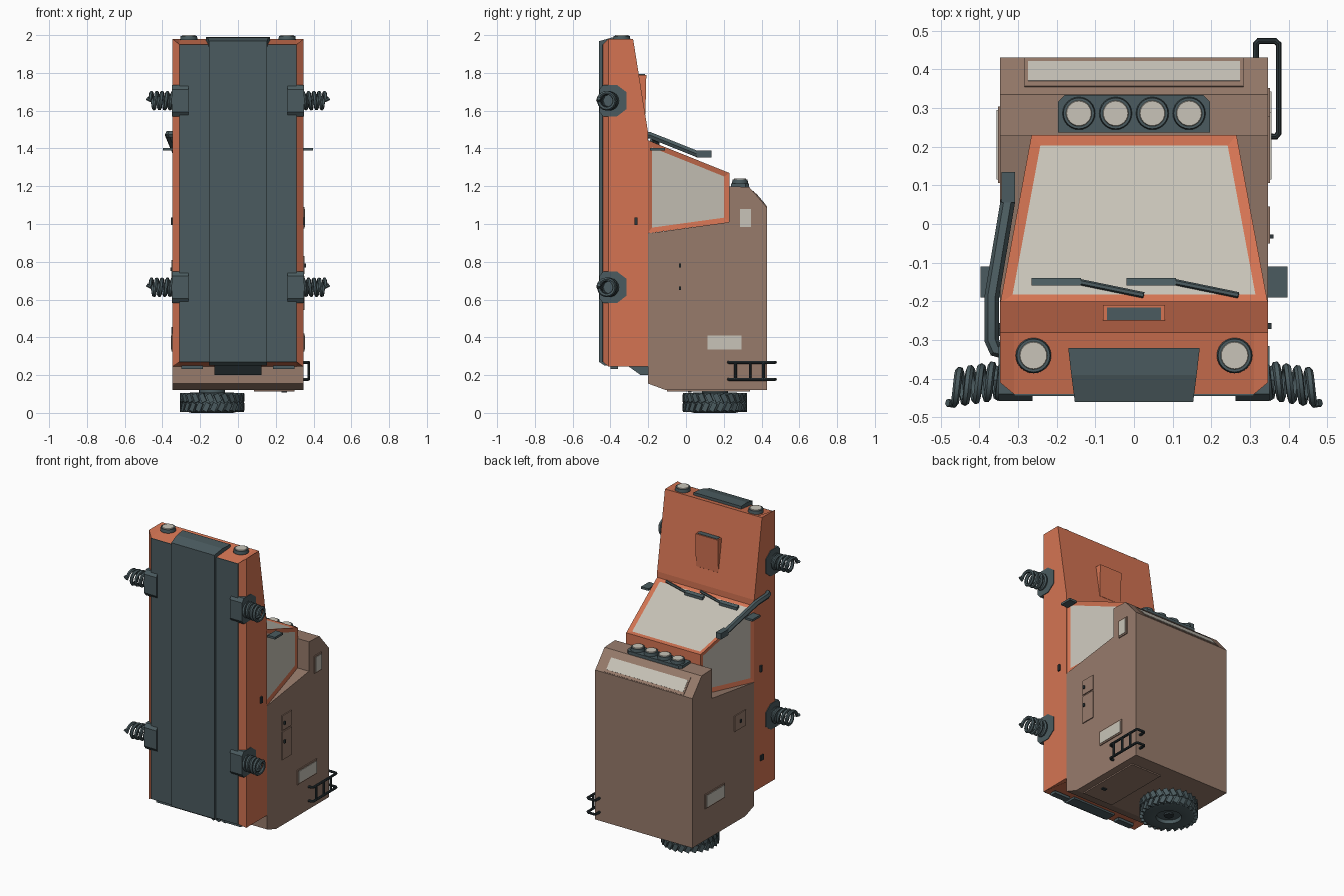
import bpy, bmesh, math
from mathutils import Vector, Matrix

if "Cube" in bpy.data.objects:
    bpy.data.objects.remove(bpy.data.objects["Cube"])


def material(name, rgb):
    m = bpy.data.materials.new(name)
    m.diffuse_color = (*rgb, 1)
    m.use_nodes = True
    m.node_tree.nodes["Principled BSDF"].inputs["Base Color"].default_value = m.diffuse_color
    return m


ORANGE = material("orange paint", (0.66, 0.175, 0.086))
BROWN = material("brown camper", (0.31, 0.198, 0.148))
SLATE = material("slate trim", (0.07, 0.105, 0.115))
DARK = material("dark metal", (0.025, 0.037, 0.042))
GLASS = material("pale glass", (0.58, 0.55, 0.48))


def finish(name, bm, *mats, smooth=False):
    bmesh.ops.recalc_face_normals(bm, faces=bm.faces)
    me = bpy.data.meshes.new(name)
    bm.to_mesh(me)
    bm.free()
    for m in mats:
        me.materials.append(m)
    ob = bpy.data.objects.new(name, me)
    bpy.context.collection.objects.link(ob)
    if smooth:
        bpy.context.view_layer.objects.active = ob
        ob.select_set(True)
        bpy.ops.object.shade_smooth_by_angle(angle=math.radians(40))
        ob.select_set(False)
    return ob


def loft(bm, rings):
    """Closed solid through equal-length rings."""
    vs = [[bm.verts.new(p) for p in r] for r in rings]
    n = len(vs[0])
    for a, b in zip(vs, vs[1:]):
        for i in range(n):
            j = (i + 1) % n
            bm.faces.new((a[i], a[j], b[j], b[i]))
    bm.faces.new(vs[0])
    bm.faces.new(vs[-1])


def prism(name, yz, x0, x1, mat):
    bm = bmesh.new()
    loft(bm, [[(x, y, z) for y, z in yz] for x in (x0, x1)])
    return finish(name, bm, mat)


def box(name, x, y, z, mat):
    return prism(name, [(y[0], z[0]), (y[1], z[0]), (y[1], z[1]), (y[0], z[1])], x[0], x[1], mat)


def disc(name, c, r, h, mat, sides=24):
    bm = bmesh.new()
    bmesh.ops.create_cone(bm, cap_ends=True, segments=sides, radius1=r, radius2=r * 0.93, depth=h,
                          matrix=Matrix.Translation((c[0], c[1], c[2] + h / 2)))
    return finish(name, bm, mat, smooth=True)


def tube(name, pts, r, mat, res=2):
    cu = bpy.data.curves.new(name, 'CURVE')
    cu.dimensions = '3D'
    cu.bevel_depth = r
    cu.bevel_resolution = res
    cu.use_fill_caps = True
    sp = cu.splines.new('POLY')
    sp.points.add(len(pts) - 1)
    for p, q in zip(sp.points, pts):
        p.co = (*q, 1)
    tmp = bpy.data.objects.new(name, cu)
    bm = bmesh.new()
    bpy.context.collection.objects.link(tmp)
    me = bpy.data.meshes.new_from_object(tmp.evaluated_get(bpy.context.evaluated_depsgraph_get()))
    bm.from_mesh(me)
    bpy.data.objects.remove(tmp)
    bpy.data.meshes.remove(me)
    return finish(name, bm, mat, smooth=True)


def framed_window(name, s, y, z):
    """Raised frame with a glass plate on a side wall (s = side sign)."""
    f = 0.009
    box(name + "_frame", (s * 0.34, s * 0.352), (y[0] - f, y[1] + f), (z[0] - f, z[1] + f), BROWN)
    box(name + "_glass", (s * 0.35, s * 0.355), y, z, GLASS)


# Lower vehicle body: chamfered under the sills
side = [(-0.41, 1.98), (-0.28, 1.98), (-0.2, 1.48), (-0.2, 0.245), (-0.41, 0.245)]
keel = [(-0.44, 1.95), (-0.28, 1.98), (-0.2, 1.48), (-0.2, 0.245), (-0.44, 0.27)]
bm = bmesh.new()
loft(bm, [[(x, y, z) for y, z in p] for x, p in
          ((-0.346, side), (-0.31, keel), (0.31, keel), (0.346, side))])
finish("body", bm, ORANGE)

# Cab with inset windscreen and side windows
bm = bmesh.new()
loft(bm, [[(-w, y, lo), (w, y, lo), (w, y, hi), (-w, y, hi)]
          for w, y, lo, hi in ((0.346, -0.205, 0.95, 1.445), (0.265, 0.23, 1.01, 1.27))])
bmesh.ops.recalc_face_normals(bm, faces=bm.faces)
panes = [f for f in bm.faces if abs(f.normal.y) < 0.9 and (f.normal.z > 0.5 or abs(f.normal.x) > 0.5)]
bmesh.ops.inset_individual(bm, faces=panes, thickness=0.027, depth=-0.007, use_even_offset=True)
for f in panes:
    f.material_index = 1
finish("cab", bm, ORANGE, GLASS)

# Camper box
prism("camper", [(-0.2, 0.95), (0.228, 1.01), (0.228, 1.2), (0.335, 1.195), (0.43, 1.085),
                 (0.43, 0.122), (-0.11, 0.122), (-0.2, 0.155)], -0.346, 0.346, BROWN)


# Sloped camper window: frame and glass on the front chamfer
def slope_plate(name, w, t0, t1, d0, d1, mat):
    a, b = Vector((0.335, 1.195)), Vector((0.43, 1.085))
    n = Vector((0.757, 0.654))
    p, q = a.lerp(b, t0), a.lerp(b, t1)
    prism(name, [tuple(v) for v in (p + n * d0, q + n * d0, q + n * d1, p + n * d1)], -w, w, mat)


slope_plate("camper_front_frame", 0.283, 0.2, 0.97, -0.004, 0.004, BROWN)
slope_plate("camper_front_glass", 0.274, 0.33, 0.86, 0.0, 0.006, GLASS)

# Camper side windows, lockers and door
framed_window("right_upper_window", 1, (0.287, 0.343), (0.985, 1.08))
for s, n in ((1, "right"), (-1, "left")):
    framed_window(n + "_lower_window", s, (0.115, 0.295), (0.335, 0.41))
    box(n + "_door_handle", (s * 0.34, s * 0.356), (-0.272, -0.256), (0.995, 1.035), DARK)
    box(n + "_mirror", (s * 0.345, s * 0.397), (-0.19, -0.11), (1.388, 1.402), SLATE)
box("locker_lower", (0.34, 0.352), (-0.05, 0.045), (0.545, 0.725), BROWN)
box("locker_upper", (0.34, 0.352), (-0.05, 0.045), (0.735, 0.83), BROWN)
for z in (0.66, 0.78):
    box("locker_latch", (0.35, 0.36), (-0.037, -0.027), (z - 0.01, z + 0.01), DARK)
box("left_hatch", (-0.352, -0.34), (-0.11, 0.005), (0.71, 0.81), BROWN)
box("hatch_latch", (-0.358, -0.35), (-0.06, -0.045), (0.75, 0.77), DARK)
box("fuel_cap", (-0.352, -0.34), (-0.29, -0.26), (0.42, 0.455), DARK)
box("rear_door", (0.085, 0.3), (-0.1, 0.34), (0.114, 0.13), BROWN)
box("rear_door_handle", (0.23, 0.26), (0.01, 0.03), (0.108, 0.12), DARK)

# Underside plates, centre keel and nose guard
for s in (1, -1):
    box("floor_plate", (s * 0.15, s * 0.31), (-0.445, -0.42), (0.27, 1.95), SLATE)
prism("keel", [(-0.46, 0.27), (-0.46, 1.965), (-0.4, 1.983), (-0.36, 1.983), (-0.36, 0.25), (-0.43, 0.25)],
      -0.153, 0.153, SLATE)
bm = bmesh.new()
loft(bm, [[(-w, y, 1.94), (w, y, 1.94), (w, y, z), (-w, y, z)]
          for w, y, z in ((0.153, -0.46, 1.968), (0.162, -0.39, 1.988), (0.17, -0.32, 1.99))])
finish("nose_guard", bm, SLATE)

# Rear step and tail lights
prism("rear_step", [(-0.31, 0.25), (-0.2, 0.25), (-0.2, 0.2), (-0.24, 0.2)], -0.125, 0.125, SLATE)
for s in (1, -1):
    box("tail_light", (s * 0.185, s * 0.3), (-0.4, -0.36), (0.233, 0.25), SLATE)

# Bonnet scoop
prism("bonnet_scoop", [(-0.215, 1.58), (-0.21, 1.79), (-0.255, 1.79), (-0.225, 1.57)], -0.08, 0.08, ORANGE)
box("scoop_opening", (-0.07, 0.07), (-0.248, -0.216), (1.785, 1.793), SLATE)

# Headlights and roof light bar
for s in (1, -1):
    disc("headlight_ring", (s * 0.26, -0.34, 1.975), 0.046, 0.021, SLATE)
    disc("headlight_glass", (s * 0.26, -0.34, 1.993), 0.037, 0.007, GLASS)
bm = bmesh.new()
loft(bm, [[(-0.197, 0.237, z), (0.197, 0.237, z), (0.197, 0.315, z), (0.18, 0.333, z),
           (-0.18, 0.333, z), (-0.197, 0.315, z)] for z in (1.19, 1.215)])
finish("light_bar", bm, SLATE)
for i in range(4):
    x = (i - 1.5) * 0.095
    disc("roof_lamp_ring", (x, 0.286, 1.21), 0.043, 0.025, SLATE)
    disc("roof_lamp_glass", (x, 0.286, 1.233), 0.034, 0.007, GLASS)

# Windscreen wipers lying on the glass
for dx in (0, 0.245):
    def on_glass(x, y, lift=0.006):
        return (x + dx, y, 1.445 - 0.402 * (y + 0.205) + lift)
    tube("wiper_arm", [on_glass(0.025, -0.184), on_glass(-0.14, -0.15)], 0.008, SLATE, 1)
    bm = bmesh.new()
    loft(bm, [[on_glass(x, y, h) for x, y in ((-0.265, -0.159), (-0.137, -0.159), (-0.137, -0.139), (-0.265, -0.139))]
              for h in (-0.004, 0.014)])
    finish("wiper_blade", bm, SLATE)

# Snorkel on the left
tube("snorkel", [(-0.335, -0.33, 1.475), (-0.358, -0.325, 1.475), (-0.368, -0.3, 1.475), (-0.368, -0.19, 1.47),
                 (-0.326, 0.06, 1.37)], 0.019, SLATE, 1)
box("snorkel_head", (-0.343, -0.307), (0.055, 0.135), (1.352, 1.39), SLATE)

# Wheel arches and coil springs in place of wheels
for s in (1, -1):
    for zc in (1.653, 0.665):
        arch = [(-0.458, 0.06), (-0.44, 0.083), (-0.365, 0.083), (-0.315, 0.045),
                (-0.315, -0.045), (-0.365, -0.083), (-0.44, -0.083), (-0.458, -0.06)]
        prism("wheel_arch", [(y, zc + d) for y, d in arch], s * 0.262, s * 0.35, SLATE)
        pts = []
        for i in range(97):
            t = i / 96
            a = t * math.tau * 5.5
            r = 0.042
            pts.append((s * (0.31 + 0.155 * t), -0.398 - 0.025 * t + r * math.cos(a), zc + r * math.sin(a)))
        pts.append((s * 0.482, -0.462, zc + 0.012))
        tube("coil_spring", pts, 0.0105, SLATE, 1)
        tube("spring_seat", [(s * 0.34, -0.4, zc), (s * 0.365, -0.404, zc)], 0.035, SLATE)

# Side ladder wrapped round the camper corner
for z in (0.178, 0.268):
    tube("ladder_rail", [(0.315, 0.425, z), (0.315, 0.465, z), (0.322, 0.473, z), (0.365, 0.473, z), (0.374, 0.465, z),
                         (0.374, 0.235, z), (0.367, 0.226, z), (0.34, 0.226, z)], 0.008, DARK)
for y in (0.262, 0.34, 0.41):
    tube("ladder_rung", [(0.374, y, 0.178), (0.374, y, 0.268)], 0.007, DARK)

# Spare tyre with chevron tread and hub
C = Vector((-0.137, 0.153, 0))
prof = [(0.07, 0.03), (0.075, 0.004), (0.11, 0.0), (0.15, 0.01), (0.161, 0.03), (0.161, 0.08),
        (0.15, 0.1), (0.11, 0.108), (0.07, 0.1)]
bm = bmesh.new()
N = 40
rings = [[bm.verts.new(C + Vector((r * math.cos(k * math.tau / N), r * math.sin(k * math.tau / N), z)))
          for k in range(N)] for r, z in prof]
for a, b in zip(rings, rings[1:] + rings[:1]):
    for k in range(N):
        bm.faces.new((a[k], a[(k + 1) % N], b[(k + 1) % N], b[k]))
finish("spare_tyre", bm, SLATE, smooth=True)
bm = bmesh.new()
for k in range(26):
    for row in (-1, 1):
        m = (Matrix.Translation(C + Vector((0, 0, 0.055))) @ Matrix.Rotation((k + 0.25 * row) * math.tau / 26, 4, 'Z')
             @ Matrix.Translation((0.159, 0, row * 0.024)) @ Matrix.Rotation(row * 0.45, 4, 'X')
             @ Matrix.Diagonal((0.022, 0.027, 0.046, 1)))
        bmesh.ops.create_cube(bm, size=1, matrix=m)
finish("tyre_tread", bm, SLATE)
disc("spare_hub", (C.x, C.y, 0.025), 0.073, 0.1, SLATE)
disc("hub_cap", (C.x, C.y, 0.012), 0.028, 0.02, DARK, 12)
